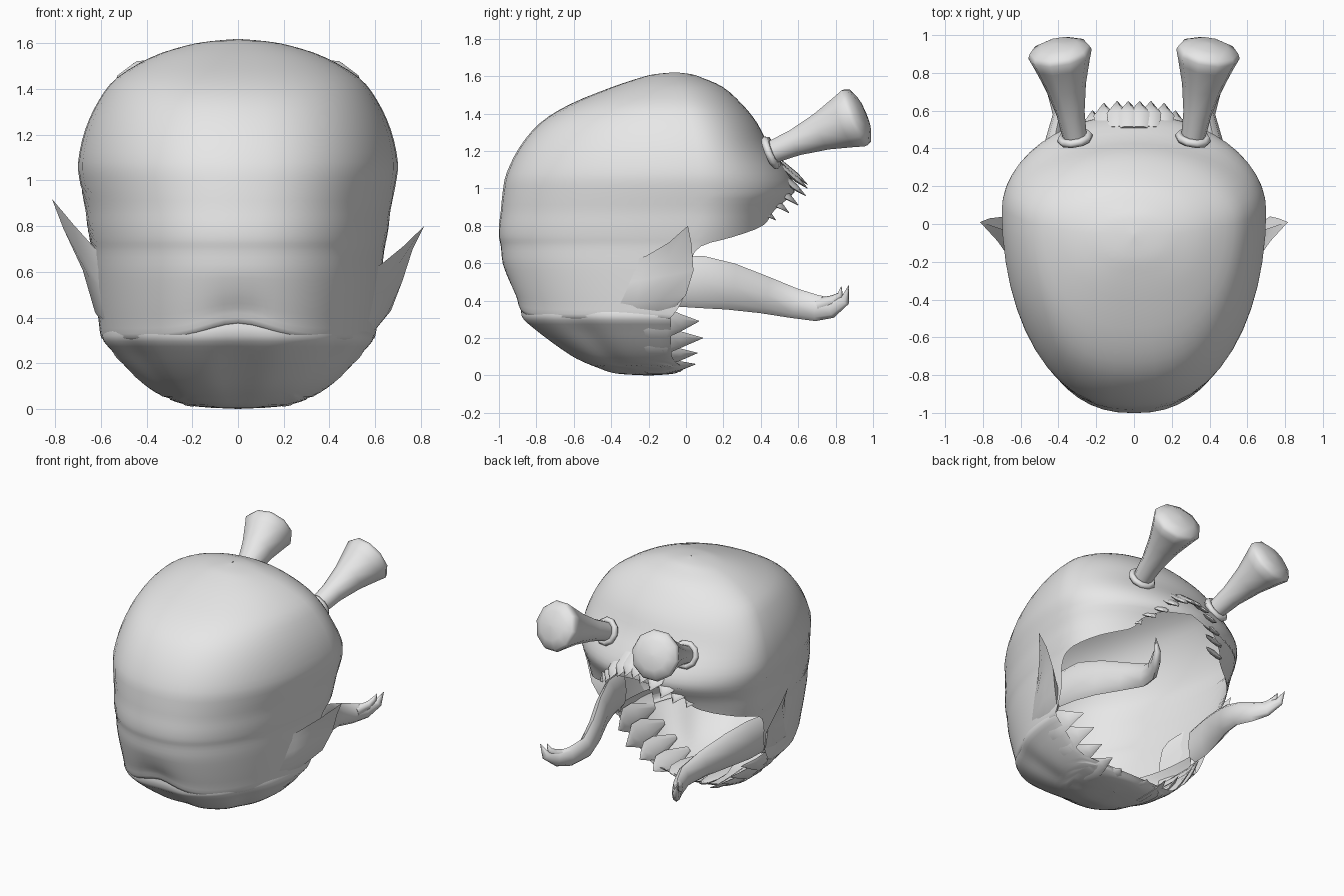
import bpy
import bmesh
from math import acos, cos, sin, pi, exp, radians, copysign
from mathutils import Vector

cube = bpy.data.objects.get("Cube")
if cube:
    bpy.data.objects.remove(cube)

hair = bpy.data.materials.new("light grey hair")
hair.use_nodes = True
GREY = (0.8, 0.8, 0.8, 1)
hair.diffuse_color = GREY
hair.node_tree.nodes["Principled BSDF"].inputs["Base Color"].default_value = GREY


def finish(bm, name, angle=60):
    """Turn a bmesh into a smooth-shaded object."""
    bmesh.ops.remove_doubles(bm, verts=bm.verts, dist=0.0005)
    bmesh.ops.recalc_face_normals(bm, faces=bm.faces)
    mesh = bpy.data.meshes.new(name)
    bm.to_mesh(mesh)
    bm.free()
    mesh.materials.append(hair)
    mesh.shade_smooth()
    mesh.set_sharp_from_angle(angle=radians(angle))
    obj = bpy.data.objects.new(name, mesh)
    bpy.context.collection.objects.link(obj)
    return obj


def skin(bm, rows, closed=False):
    """Bridge rows of points with quads."""
    rows = [[bm.verts.new(p) for p in row] for row in rows]
    for low, high in zip(rows, rows[1:]):
        n = len(low)
        for i in range(n if closed else n - 1):
            j = (i + 1) % n
            bm.faces.new((low[i], low[j], high[j], high[i]))
    return rows


def loft(name, path, radii, side, n=8):
    """Capped tube along a path; radii are (along side, across side)."""
    path = [Vector(p) for p in path]
    rows = []
    for i, p in enumerate(path):
        t = (path[min(i + 1, len(path) - 1)] - path[max(i - 1, 0)]).normalized()
        s = Vector(side)
        s = (s - t * s.dot(t)).normalized()
        c = t.cross(s)
        a, b = radii[i]
        rows.append([p + s * a * cos(2 * pi * k / n) + c * b * sin(2 * pi * k / n)
                     for k in range(n)])
    bm = bmesh.new()
    rings = skin(bm, rows, closed=True)
    bm.faces.new(rings[0])
    bm.faces.new(rings[-1])
    return finish(bm, name, 75)


def spline(rings, steps=3):
    """Smoothly interpolate a list of ring tuples."""
    rings = [Vector(r) for r in rings]
    out = []
    for i in range(len(rings) - 1):
        a, b = rings[i], rings[i + 1]
        ma = (b - rings[max(i - 1, 0)]) / 2
        mb = (rings[min(i + 2, len(rings) - 1)] - a) / 2
        for k in range(steps):
            t = k / steps
            h = t * t * (3 - 2 * t)
            out.append(a * (1 - h) + b * h
                       + ma * t * (1 - t) ** 2 - mb * t * t * (1 - t))
    return out + [rings[-1]]


def half_angle(yf, yw, yb, yr):
    """Sweep angle at which a ring reaches the rim of the opening."""
    if yr >= yb:
        return pi
    d = yr - yw
    return acos(-d / (yb - yw)) if d > 0 else acos(-d / (yw - yf))


def shell(name, rings, shape, n=24):
    """Stacked rounded rings, open at the back as far as the rim."""
    rows = []
    for z, w, yf, yw, yb, yr in spline(rings):
        top = half_angle(yf, yw, yb, yr)
        row = []
        for j in range(-n, n + 1):
            a = top * j / n
            front = abs(a) < pi / 2
            depth = (yw - yf) if front else (yb - yw)
            x = copysign(abs(sin(a)) ** (0.84 if front else 1), a)
            row.append(shape(Vector((w * x, yw - depth * cos(a), z)), a))
        rows.append(row)
    bm = bmesh.new()
    skin(bm, rows)
    return finish(bm, name)


# Upper hair: height, half width, front, widest y, back, rim
UPPER = [
    (1.62, 0.001, -0.07, -0.06, -0.05, 1),
    (1.61, 0.12, -0.17, -0.06, 0.03, 1),
    (1.59, 0.23, -0.25, -0.05, 0.09, 1),
    (1.54, 0.38, -0.40, -0.03, 0.20, 1),
    (1.45, 0.53, -0.62, 0.0, 0.30, 1),
    (1.35, 0.61, -0.78, 0.03, 0.38, 1),
    (1.22, 0.67, -0.89, 0.06, 0.45, 0.7),
    (1.08, 0.70, -0.96, 0.07, 0.55, 0.63),
    (0.98, 0.69, -0.98, 0.07, 0.58, 0.58),
    (0.88, 0.67, -0.99, 0.06, 0.53, 0.47),
    (0.80, 0.66, -1.0, 0.05, 0.50, 0.41),
    (0.74, 0.65, -1.0, 0.04, 0.49, 0.25),
    (0.69, 0.64, -0.99, 0.03, 0.48, 0.08),
    (0.60, 0.63, -0.98, 0.0, 0.45, 0.02),
    (0.48, 0.62, -0.95, 0.0, 0.40, 0.01),
    (0.38, 0.61, -0.92, 0.0, 0.40, -0.03),
    (0.31, 0.60, -0.90, 0.0, 0.40, -0.08),
    (0.30, 0.57, -0.86, 0.0, 0.40, -0.10),
]


def parting(p, a):
    if abs(a) < 1.2 and p.z < 0.6:
        f = exp(-(p.x / 0.19) ** 2)
        p.z += 0.07 * f * min(1, (0.6 - p.z) / 0.25)
        p.y += 0.015 * exp(-(p.x / 0.1) ** 2 - ((p.z - 0.4) / 0.08) ** 2)
    return p


shell("upper_hair", UPPER, parting)

# Lower hair bowl with soft lobes
LOWER = [
    (0.42, 0.55, -0.87, -0.1, 0.30, -0.06),
    (0.32, 0.597, -0.895, -0.1, 0.30, -0.08),
    (0.25, 0.55, -0.83, -0.1, 0.25, -0.08),
    (0.16, 0.47, -0.71, -0.1, 0.20, -0.08),
    (0.09, 0.39, -0.60, -0.1, 0.10, -0.07),
    (0.04, 0.30, -0.48, -0.12, -0.01, -0.01),
    (0.01, 0.18, -0.38, -0.15, -0.06, 0.05),
    (0.0, 0.001, -0.21, -0.2, -0.19, 0.1),
]


def lobes(p, a):
    k = 1 - 0.04 * abs(cos(3.5 * a)) ** 6 * min(1, (0.42 - p.z) / 0.2)
    return Vector((p.x * k, -0.1 + (p.y + 0.1) * k, p.z))


shell("lower_hair", LOWER, lobes, 28)

for sx, label in ((1, "left"), (-1, "right")):

    def at(x, y, z):
        return Vector((sx * x, y, z))

    # Flared pigtail with a domed end
    base, end = at(0.31, 0.44, 1.185), at(0.395, 0.92, 1.385)
    steps = [(0, 0.062), (0.3, 0.075), (0.6, 0.108), (0.85, 0.15), (0.96, 0.17),
             (1.01, 0.158), (1.06, 0.1), (1.08, 0.01)]
    loft(label + "_pigtail", [base.lerp(end, t) for t, r in steps],
         [(r, r) for t, r in steps], (1, 0, 0), 10)

    # Hair tie
    turn = (end - base).to_track_quat("Z", "Y").to_euler()
    bpy.ops.mesh.primitive_torus_add(
        major_segments=10, minor_segments=6, major_radius=0.075, minor_radius=0.022,
        location=base.lerp(end, 0.03), rotation=turn)
    tie = bpy.context.object
    tie.name = label + "_hair_tie"
    tie.data.materials.append(hair)
    tie.data.shade_smooth()

    # Long side strand ending in an upturned hook, with a smaller prong
    loft(label + "_long_strand",
         [at(0.57, -0.08, 0.5), at(0.55, 0.08, 0.5), at(0.5, 0.24, 0.475),
          at(0.43, 0.42, 0.43), at(0.39, 0.58, 0.385), at(0.425, 0.7, 0.36),
          at(0.47, 0.78, 0.362), at(0.515, 0.85, 0.40), at(0.545, 0.87, 0.48)],
         [(0.13, 0.04), (0.14, 0.045), (0.125, 0.045), (0.1, 0.045),
          (0.08, 0.04), (0.07, 0.035), (0.055, 0.03), (0.03, 0.022), (0.002, 0.002)],
         (0, 0, 1))
    loft(label + "_strand_prong",
         [at(0.44, 0.71, 0.375), at(0.48, 0.79, 0.4), at(0.5, 0.825, 0.43),
          at(0.52, 0.83, 0.475)],
         [(0.04, 0.03), (0.03, 0.025), (0.02, 0.015), (0.002, 0.002)], (0, 0, 1), 6)

    # Flared ear lock, folded back inside; the right one is slimmer and taller
    lift, slim = (0, 0) if sx > 0 else (0.12, 0.04)
    bm = bmesh.new()
    columns = []
    for root, rim, bulge in (
            ((0.50, -0.36, 0.30), (0.58, -0.08, 0.34), 0.03),
            ((0.55, -0.40, 0.38), (0.67, 0.0, 0.43), 0.02),
            ((0.55, -0.40, 0.48), (0.72, 0.04, 0.56), 0.01),
            ((0.55, -0.37, 0.56), (0.765, 0.03, 0.70), 0.0),
            ((0.57, -0.33, 0.60), (0.815, 0.01, 0.80), -0.02)):
        rise = Vector((0, 0, lift * max(0, (rim[2] - 0.4) / 0.4)))
        a, b = at(*root) + rise * 0.4, at(*rim) + rise
        if bulge > 0:
            b -= at(slim, 0, 0)
        inner = at(0.55, -0.08, 0.42).lerp(b, 0.25)
        side = at(bulge, 0, -0.03 if bulge <= 0 else 0)
        columns.append([a, a.lerp(b, 0.35) + side, a.lerp(b, 0.7) + side,
                        b, b.lerp(inner, 0.5), inner])
    skin(bm, columns)
    finish(bm, label + "_ear_lock", 70)

    # Broad curled tufts along the lower rim
    for x, z, tip, size in ((0.12, 0.035, 0.0, 0.07), (0.25, 0.05, 0.05, 0.07),
                            (0.36, 0.11, 0.06, 0.07), (0.46, 0.19, 0.09, 0.085),
                            (0.54, 0.28, 0.07, 0.085)):
        loft(label + "_lower_tuft",
             [at(x * 0.93, -0.36, z + 0.01), at(x, -0.2, z), at(x, -0.1, z),
              at(x * 0.97, -0.03, z), at(x * 0.9, tip, z + 0.01)],
             [(0.02, 0.01), (size, 0.02), (size, 0.018), (size * 0.6, 0.012),
              (0.002, 0.002)],
             at(1 - x, 0, 2.2 * x), 6)

    # Nape tufts
    for x, y, z in ((0.03, 0.65, 1.02), (0.09, 0.65, 1.0), (0.16, 0.64, 0.96),
                    (0.22, 0.6, 0.91), (0.28, 0.55, 0.87), (0.34, 0.48, 0.83)):
        loft(label + "_nape_tuft",
             [at(x * 1.05, y - 0.14, z + 0.12), at(x, y - 0.06, z + 0.05),
              at(x, y, z)],
             [(0.04, 0.012), (0.055, 0.015), (0.002, 0.002)], (1, -sx * x * 2, 0), 6)
